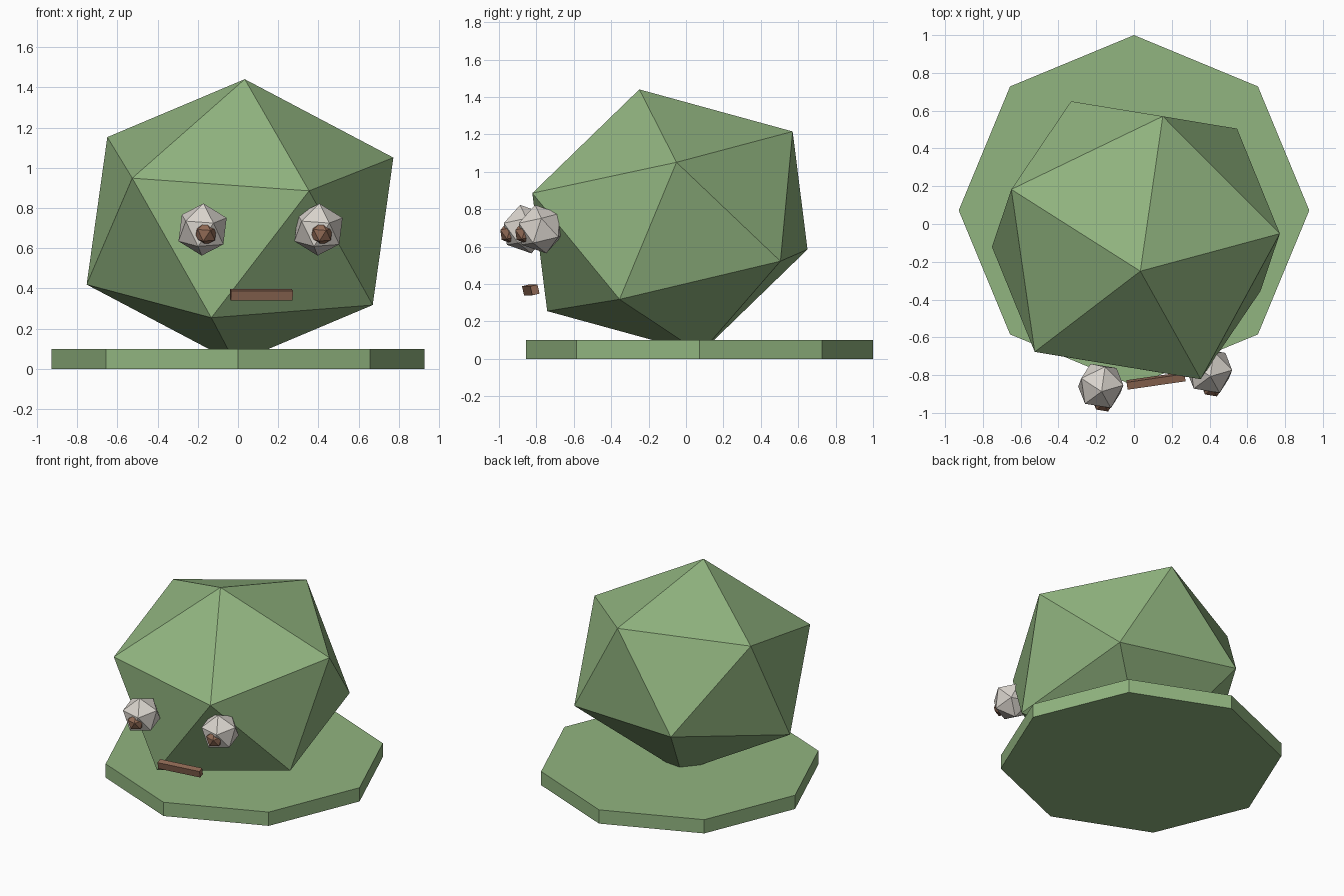
import bpy
import math
from mathutils import Euler

cube = bpy.data.objects.get("Cube")
if cube:
    bpy.data.objects.remove(cube, do_unlink=True)


def material(name, rgb):
    mat = bpy.data.materials.new(name)
    mat.use_nodes = True
    color = (*rgb, 1.0)
    mat.diffuse_color = color
    mat.node_tree.nodes["Principled BSDF"].inputs["Base Color"].default_value = color
    return mat


green = material("leaf green", (0.285, 0.46, 0.215))
white = material("warm white", (0.70, 0.66, 0.61))
brown = material("brown", (0.28, 0.143, 0.09))

# The whole head leans forward and turns slightly
TILT = Euler((math.radians(13.2), 0, math.radians(8.2)))


def finish(name, mat, scale=(1, 1, 1)):
    obj = bpy.context.object
    obj.name = name
    obj.scale = scale
    obj.data.materials.append(mat)
    return obj


def gem(name, center, radius, mat, squash=1.0):
    """Twenty-sided ball sharing the tilt of the head."""
    bpy.ops.mesh.primitive_ico_sphere_add(
        subdivisions=1, radius=radius, location=center, rotation=TILT)
    return finish(name, mat, (1, 1, squash))


# Eight-sided base plate
bpy.ops.mesh.primitive_cylinder_add(
    vertices=8, radius=0.928, depth=0.1, location=(0, 0.072, 0.05))
finish("base_plate", green)

# Body
gem("body", (0.01, -0.086, 0.735), 0.849, green, 0.853)

# Eyes and pupils
for side, x, y in (("right", -0.176, -0.857), ("left", 0.4, -0.777)):
    gem(side + "_eye", (x, y, 0.693), 0.133, white)
    gem(side + "_pupil", (x + 0.014, y - 0.082, 0.674), 0.061, brown)

# Mouth bar
bpy.ops.mesh.primitive_cube_add(
    size=1, location=(0.116, -0.83, 0.368), rotation=TILT)
finish("mouth", brown, (0.31, 0.04, 0.05))
